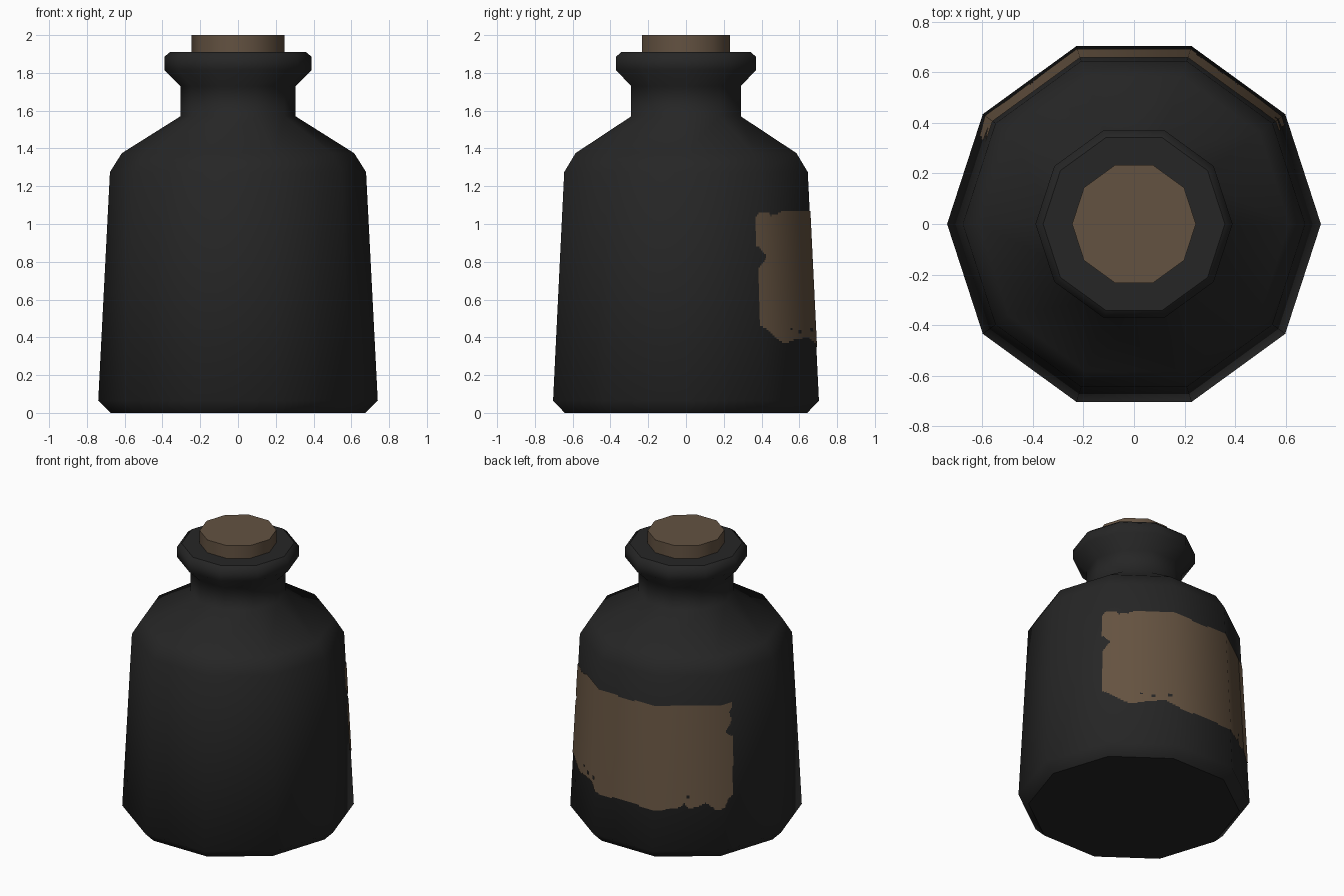
import bpy, bmesh, math
from mathutils import Vector

if "Cube" in bpy.data.objects:
    bpy.data.objects.remove(bpy.data.objects["Cube"])

SIDES = 10
STEP = 2 * math.pi / SIDES


def material(name, rgb):
    m = bpy.data.materials.new(name)
    m.diffuse_color = (*rgb, 1)
    m.use_nodes = True
    m.node_tree.nodes["Principled BSDF"].inputs["Base Color"].default_value = m.diffuse_color
    return m


def add_object(name, bm, mat):
    mesh = bpy.data.meshes.new(name)
    bm.to_mesh(mesh)
    bm.free()
    mesh.materials.append(mat)
    ob = bpy.data.objects.new(name, mesh)
    bpy.context.collection.objects.link(ob)
    return ob


def lathe(name, profile, mat):
    """Ten-sided turned solid with flat caps and smooth sides."""
    bm = bmesh.new()
    rings = [[bm.verts.new((r * math.cos(i * STEP), r * math.sin(i * STEP), z))
              for i in range(SIDES)] for r, z in profile]
    for a, b in zip(rings, rings[1:]):
        for i in range(SIDES):
            j = (i + 1) % SIDES
            bm.faces.new((a[i], a[j], b[j], b[i]))
    bm.faces.new(rings[0][::-1])
    bm.faces.new(rings[-1])
    ob = add_object(name, bm, mat)
    bpy.ops.object.select_all(action='DESELECT')
    ob.select_set(True)
    bpy.context.view_layer.objects.active = ob
    bpy.ops.object.shade_smooth_by_angle(angle=math.radians(62))
    for p in ob.data.polygons:
        if len(p.vertices) == SIDES:
            p.use_smooth = False
            for k in p.edge_keys:
                for e in (ob.data.edges[ob.data.loops[l].edge_index] for l in p.loop_indices):
                    e.use_edge_sharp = True
    return ob


def interp(points, t):
    """Piecewise linear lookup."""
    if t <= points[0][0]:
        return points[0][1]
    for (a, va), (b, vb) in zip(points, points[1:]):
        if t <= b:
            return va + (vb - va) * (t - a) / (b - a)
    return points[-1][1]


glass = material("dark glass", (0.019, 0.019, 0.019))
cork_brown = material("cork brown", (0.125, 0.084, 0.053))
paper_brown = material("paper brown", (0.13, 0.086, 0.052))

# Bottle and stopper
lathe("bottle", [(0.675, 0), (0.74, 0.065), (0.678, 1.275), (0.615, 1.375),
                 (0.305, 1.57), (0.305, 1.73), (0.39, 1.815), (0.39, 1.885),
                 (0.36, 1.91)], glass)
lathe("stopper", [(0.245, 1.87), (0.245, 2.0)], cork_brown)

# Torn paper label round the back: s counts bottle sides from 36 degrees
right_edge = [(0.36, 0.33), (0.40, 0.18), (0.44, 0.02), (0.46, -0.07), (0.77, -0.08),
              (0.80, -0.02), (0.83, 0.05), (0.86, -0.04), (0.89, -0.1),
              (1.03, -0.11), (1.07, -0.03)]
left_edge = [(0.38, 3.05), (0.42, 3.17), (0.83, 3.21), (0.85, 3.14), (0.88, 3.07),
             (0.92, 3.15), (0.95, 3.19), (1.01, 3.14), (1.04, 3.21)]
top_edge = [(-0.1, 1.06), (0.1, 1.065), (0.17, 1.045), (0.3, 1.05), (0.4, 1.07),
            (1.2, 1.07), (1.5, 1.06), (1.8, 1.07), (3.2, 1.07)]
bottom_edge = [(0.2, 0.38), (0.4, 0.37), (0.6, 0.39), (0.85, 0.40), (0.95, 0.37),
               (1.1, 0.35), (1.5, 0.36), (2.0, 0.35), (2.35, 0.36), (2.45, 0.395),
               (2.52, 0.36), (2.65, 0.37), (2.75, 0.40), (2.9, 0.35), (3.05, 0.36),
               (3.1, 0.42), (3.2, 0.43)]
holes = [(0.5, 0.445), (0.67, 0.43), (0.91, 0.44), (2.5, 0.44)]
DS, DZ = 0.02, 0.01


def on_label(s, z):
    if any(abs(s - hs) < 0.025 and abs(z - hz) < 0.01 for hs, hz in holes):
        return False
    return (interp(right_edge, z) < s < interp(left_edge, z)
            and interp(bottom_edge, s) < z < interp(top_edge, s))


def on_bottle(s, z):
    """Point just outside the flat bottle side."""
    k = math.floor(s + 1e-6)
    f = s - k
    r = 0.74 + (0.678 - 0.74) * (z - 0.065) / 1.21 + 0.004
    a, b = (Vector((r * math.cos(i * STEP), r * math.sin(i * STEP), z))
            for i in (k + 1, k + 2))
    return a.lerp(b, f)


bm = bmesh.new()
grid = {}


def corner(i, j):
    if (i, j) not in grid:
        grid[i, j] = bm.verts.new(on_bottle(i * DS, j * DZ))
    return grid[i, j]


for i in range(-10, 170):
    for j in range(30, 110):
        if on_label((i + 0.5) * DS, (j + 0.5) * DZ):
            f = bm.faces.new((corner(i, j), corner(i + 1, j),
                              corner(i + 1, j + 1), corner(i, j + 1)))
            f.smooth = True
label = add_object("label", bm, paper_brown)
# Round the label's shading to match the smooth bottle
label.data.normals_split_custom_set_from_vertices(
    [Vector((v.co.x, v.co.y, 0.08)).normalized() for v in label.data.vertices])
